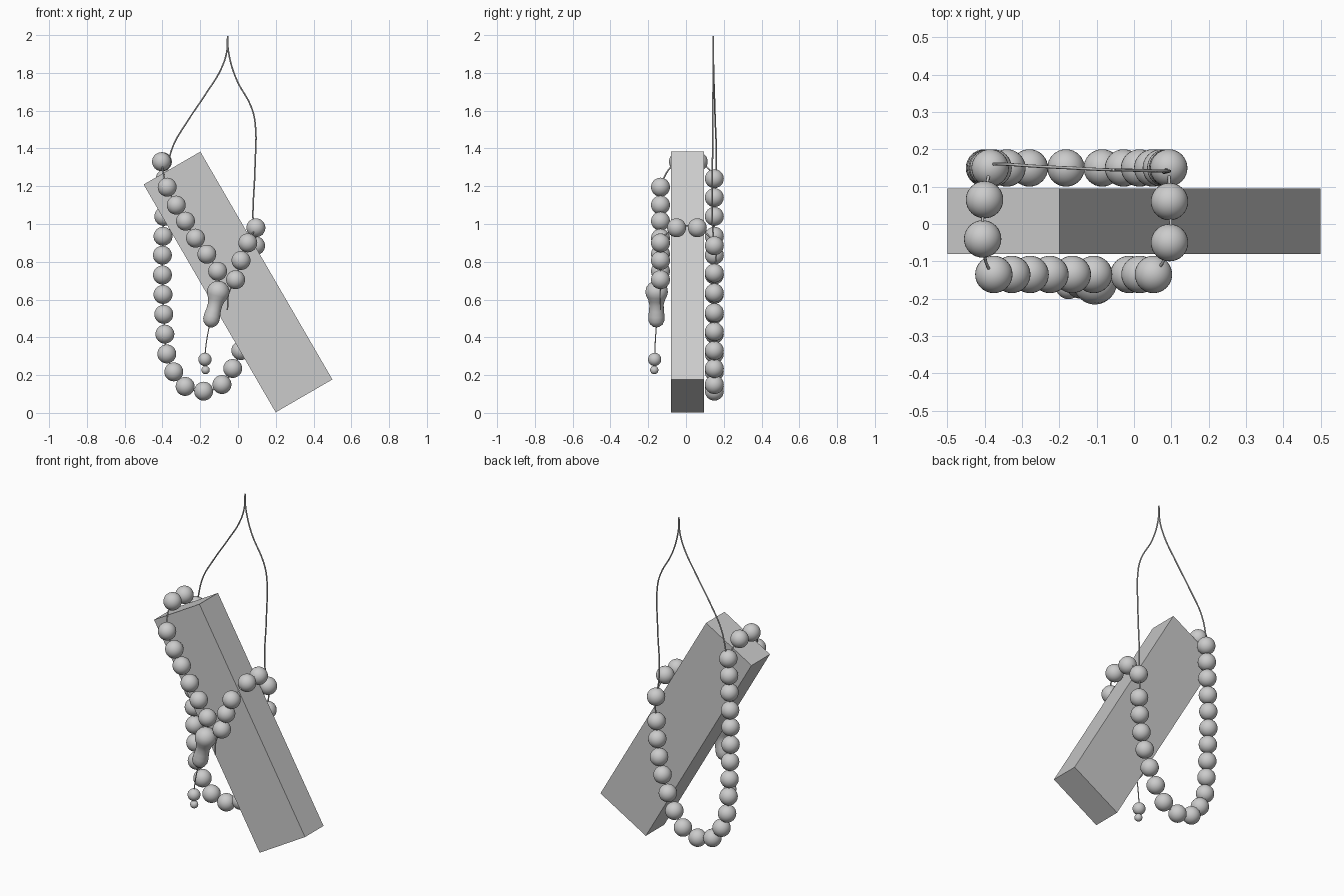
import bpy, math
from mathutils import Vector

if "Cube" in bpy.data.objects:
    bpy.data.objects.remove(bpy.data.objects["Cube"])


def smooth(ob):
    for p in ob.data.polygons:
        p.use_smooth = True


def bead(name, co, r):
    bpy.ops.mesh.primitive_uv_sphere_add(segments=32, ring_count=16, radius=r, location=co)
    ob = bpy.context.object
    ob.name = name
    smooth(ob)


def cord(name, pts, r=0.004):
    cu = bpy.data.curves.new(name, 'CURVE')
    cu.dimensions = '3D'
    cu.bevel_depth = r
    cu.bevel_resolution = 2
    cu.resolution_u = 6
    cu.use_fill_caps = True
    sp = cu.splines.new('BEZIER')
    sp.bezier_points.add(len(pts) - 1)
    for bp, p in zip(sp.bezier_points, pts):
        bp.co = p
        bp.handle_left_type = bp.handle_right_type = 'AUTO'
    ob = bpy.data.objects.new(name, cu)
    bpy.context.collection.objects.link(ob)


def lathe(name, profile, start, end, n=32):
    # profile of (distance along axis, radius), spun about start-end
    verts, faces = [], []
    for d, r in profile:
        for i in range(n):
            a = 2 * math.pi * i / n
            verts.append((r * math.cos(a), r * math.sin(a), d))
    for k in range(len(profile) - 1):
        for i in range(n):
            j = (i + 1) % n
            faces.append((k*n + i, k*n + j, (k+1)*n + j, (k+1)*n + i))
    faces.append(tuple(reversed(range(n))))
    faces.append(tuple(range((len(profile) - 1) * n, len(profile) * n)))
    me = bpy.data.meshes.new(name)
    me.from_pydata(verts, [], faces)
    ob = bpy.data.objects.new(name, me)
    bpy.context.collection.objects.link(ob)
    ob.location = start
    ob.rotation_mode = 'QUATERNION'
    ob.rotation_quaternion = (Vector(end) - Vector(start)).to_track_quat('Z', 'Y')
    smooth(ob)


# tilted slab
bpy.ops.mesh.primitive_cube_add(size=1, location=(0, 0.0075, 0.693), rotation=(0, math.radians(-30.1), 0))
slab = bpy.context.object
slab.name = "slab"
slab.scale = (0.347, 0.175, 1.394)

# bead strands, in order round the loop
F, B = -0.135, 0.15
front_left = [(x, F, z) for x, z in [(-.108, .75), (-.165, .84), (-.225, .925),
              (-.278, 1.015), (-.327, 1.10), (-.375, 1.195)]]
over_left = [(-.405, -.04, 1.33), (-.40, .065, 1.33)]
back = [(x, B, z) for x, z in [(-.385, 1.24), (-.39, 1.14), (-.393, 1.04), (-.397, .935),
        (-.40, .835), (-.40, .73), (-.397, .627), (-.393, .522), (-.387, .417), (-.377, .312),
        (-.34, .217), (-.28, .14), (-.182, .115), (-.085, .15), (-.028, .235), (.015, .33),
        (.05, .43), (.073, .53), (.085, .635), (.09, .74), (.093, .885)]]
over_right = [(.095, .06, .98), (.095, -.05, .98)]
front_right = [(x, F, z) for x, z in [(.052, .90), (.016, .807), (-.013, .705)]]
loop = front_left + over_left + back + over_right + front_right
for co in loop:
    bead("bead", co, 0.05)

# stringing cord, with a loose tail on the front
cord("stringing_cord", [(-.105, -.15, .64)] + loop + [(-.05, F, .63), (-.056, F, .545)])

# hanging loop
cord("hanging_cord_left", [(-.055, .145, 1.995), (-.06, .145, 1.91), (-.09, .146, 1.82), (-.17, .15, 1.69),
     (-.27, .155, 1.54), (-.345, .16, 1.41), (-.385, .16, 1.24)])
cord("hanging_cord_right", [(-.055, .145, 1.995), (-.05, .145, 1.91), (-.01, .144, 1.77), (.07, .142, 1.62),
     (.09, .142, 1.54), (.09, .14, 1.3), (.08, .14, 1.0), (.093, B, .885)])

# pendant bead: ball, neck and rounded drop
profile = [(.001, .004), (.006, .026), (.018, .043), (.038, .056), (.06, .06), (.082, .055), (.105, .044),
           (.13, .038), (.16, .039), (.19, .043), (.215, .043), (.235, .034), (.248, .018), (.252, .004)]
lathe("pendant_bead", profile, (-.09, -.155, .698), (-.153, -.157, .45))

# tassel thread and end beads
cord("tassel_thread", [(-.152, -.157, .46), (-.168, -.163, .37), (-.175, -.166, .28), (-.172, -.167, .225)], 0.003)
bead("tassel_bead_large", (-.175, -.166, .283), 0.035)
bead("tassel_bead_small", (-.172, -.168, .227), 0.022)
